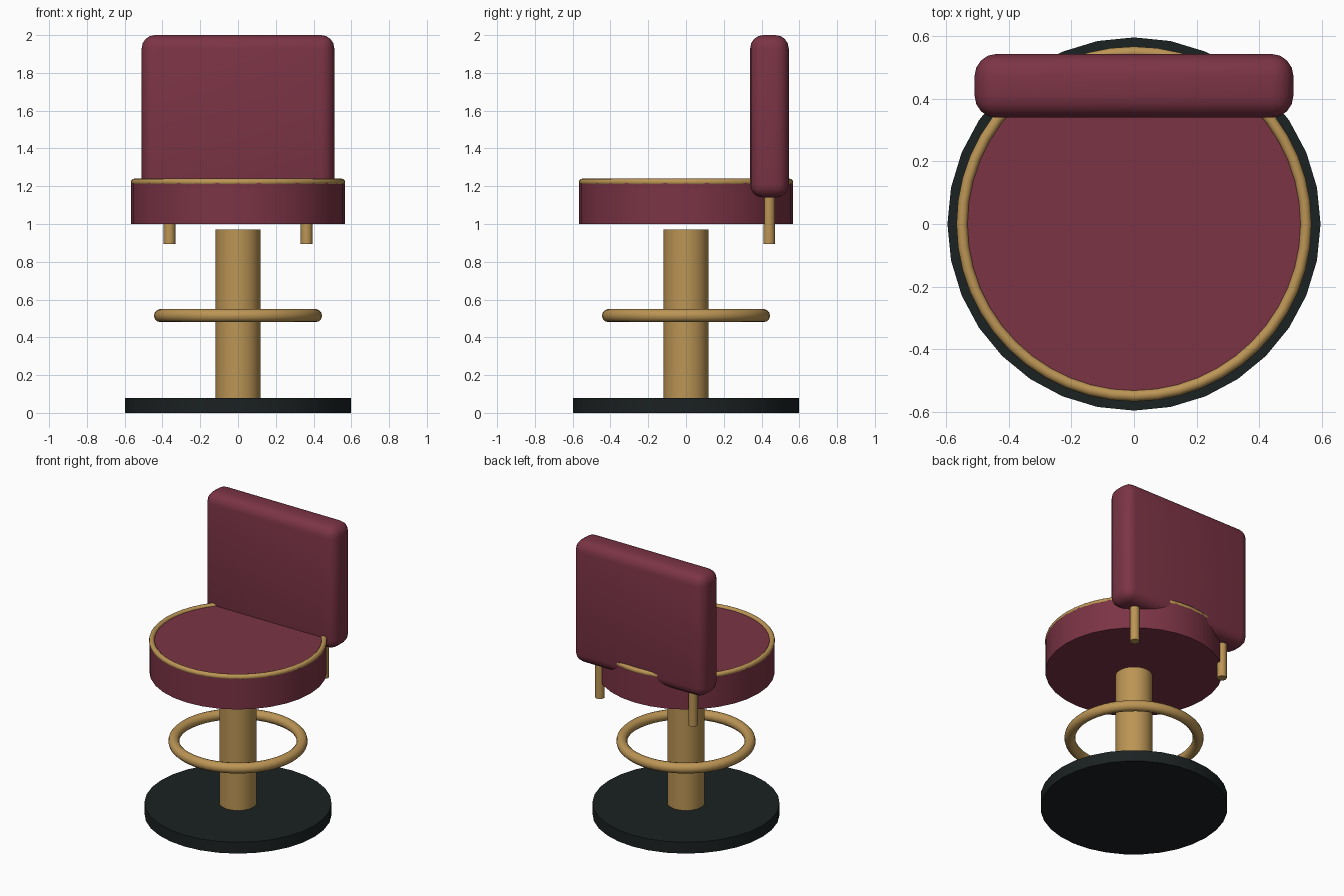
import bpy
import math

if "Cube" in bpy.data.objects:
    bpy.data.objects.remove(bpy.data.objects["Cube"])


def material(name, rgb):
    m = bpy.data.materials.new(name)
    m.diffuse_color = (*rgb, 1)
    m.use_nodes = True
    m.node_tree.nodes["Principled BSDF"].inputs["Base Color"].default_value = m.diffuse_color
    return m


fabric = material("burgundy_fabric", (0.20, 0.034, 0.06))
brass = material("brass", (0.50, 0.30, 0.09))
black = material("black_base", (0.011, 0.015, 0.016))


def finish(name, mat):
    ob = bpy.context.object
    ob.name = name
    ob.data.materials.append(mat)
    bpy.ops.object.shade_smooth_by_angle(angle=math.radians(40))
    return ob


def cylinder(name, mat, r, z0, z1, x=0, y=0, sides=32):
    bpy.ops.mesh.primitive_cylinder_add(vertices=sides, radius=r, depth=z1 - z0,
                                        location=(x, y, (z0 + z1) / 2))
    return finish(name, mat)


def ring(name, mat, major, minor, z):
    bpy.ops.mesh.primitive_torus_add(major_radius=major, minor_radius=minor,
                                     major_segments=48, minor_segments=12,
                                     location=(0, 0, z))
    return finish(name, mat)


# Pedestal
cylinder("base", black, 0.597, 0, 0.08)
cylinder("column", brass, 0.119, 0.08, 0.97)
ring("foot_ring", brass, 0.41, 0.035, 0.515)

# Round seat with piping around the top edge
cylinder("seat", fabric, 0.566, 1.0, 1.225)
ring("seat_trim", brass, 0.55, 0.018, 1.222)

# Rounded backrest
bpy.ops.mesh.primitive_cube_add(size=1, location=(0, 0.442, 1.57))
back = bpy.context.object
back.scale = (1.02, 0.204, 0.86)
bpy.ops.object.transform_apply(location=False, rotation=False, scale=True)
bevel = back.modifiers.new("rounding", "BEVEL")
bevel.width = 0.07
bevel.segments = 4
bpy.ops.object.modifier_apply(modifier="rounding")
finish("backrest", fabric)

# Backrest posts
for side, x in (("left", -0.363), ("right", 0.363)):
    cylinder(side + "_back_post", brass, 0.031, 0.895, 1.25, x, 0.44, sides=16)
